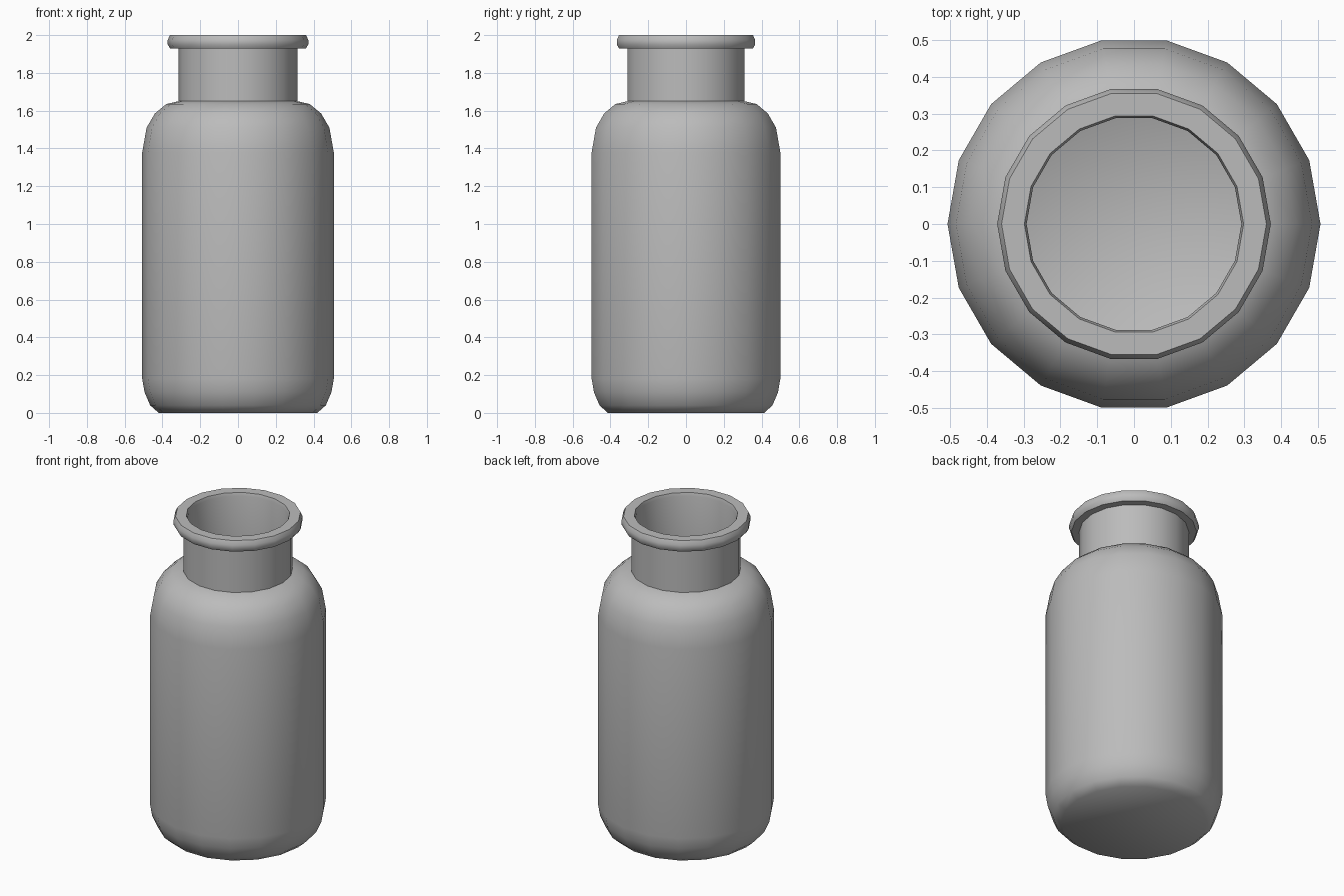
import bpy, bmesh, math

if "Cube" in bpy.data.objects:
    bpy.data.objects.remove(bpy.data.objects["Cube"])

SIDES = 18
WALL = 0.02

# Outer silhouette (radius, height), floor to rim
outer = [(0.42, 0.0), (0.465, 0.04), (0.495, 0.11), (0.507, 0.18),
         (0.507, 1.38), (0.484, 1.51), (0.44, 1.585), (0.38, 1.635), (0.315, 1.65),
         (0.315, 1.93), (0.36, 1.93), (0.372, 1.95), (0.372, 1.975), (0.36, 2.0)]

# Inner silhouette, rim back down to the inside floor
inner = [(0.298, 2.0), (0.292, 1.98), (0.292, 1.63), (0.37, 1.61), (0.425, 1.57),
         (0.465, 1.49), (0.507 - WALL, 1.38), (0.507 - WALL, 0.18),
         (0.476, 0.12), (0.45, 0.06), (0.41, WALL)]


def lathe(name, profile):
    """Spin an open profile and cap its two ends."""
    bm = bmesh.new()
    rings = []
    for r, z in profile:
        rings.append([bm.verts.new((r * math.cos(math.tau * i / SIDES),
                                    r * math.sin(math.tau * i / SIDES), z))
                      for i in range(SIDES)])
    for a, b in zip(rings, rings[1:]):
        for i in range(SIDES):
            j = (i + 1) % SIDES
            bm.faces.new((a[i], a[j], b[j], b[i]))
    bm.faces.new(rings[0][::-1])
    bm.faces.new(rings[-1])
    bmesh.ops.recalc_face_normals(bm, faces=bm.faces[:])
    mesh = bpy.data.meshes.new(name)
    bm.to_mesh(mesh)
    bm.free()
    obj = bpy.data.objects.new(name, mesh)
    bpy.context.collection.objects.link(obj)
    return obj


# Hollow bottle with body, neck and rolled lip
bottle = lathe("bottle", outer + inner)
bpy.context.view_layer.objects.active = bottle
bottle.select_set(True)
bpy.ops.object.shade_smooth_by_angle(angle=math.radians(52))

# Mid-grey finish
grey = bpy.data.materials.new("mid_grey")
grey.diffuse_color = (0.5, 0.5, 0.5, 1.0)
grey.use_nodes = True
grey.node_tree.nodes["Principled BSDF"].inputs["Base Color"].default_value = grey.diffuse_color
bottle.data.materials.append(grey)
